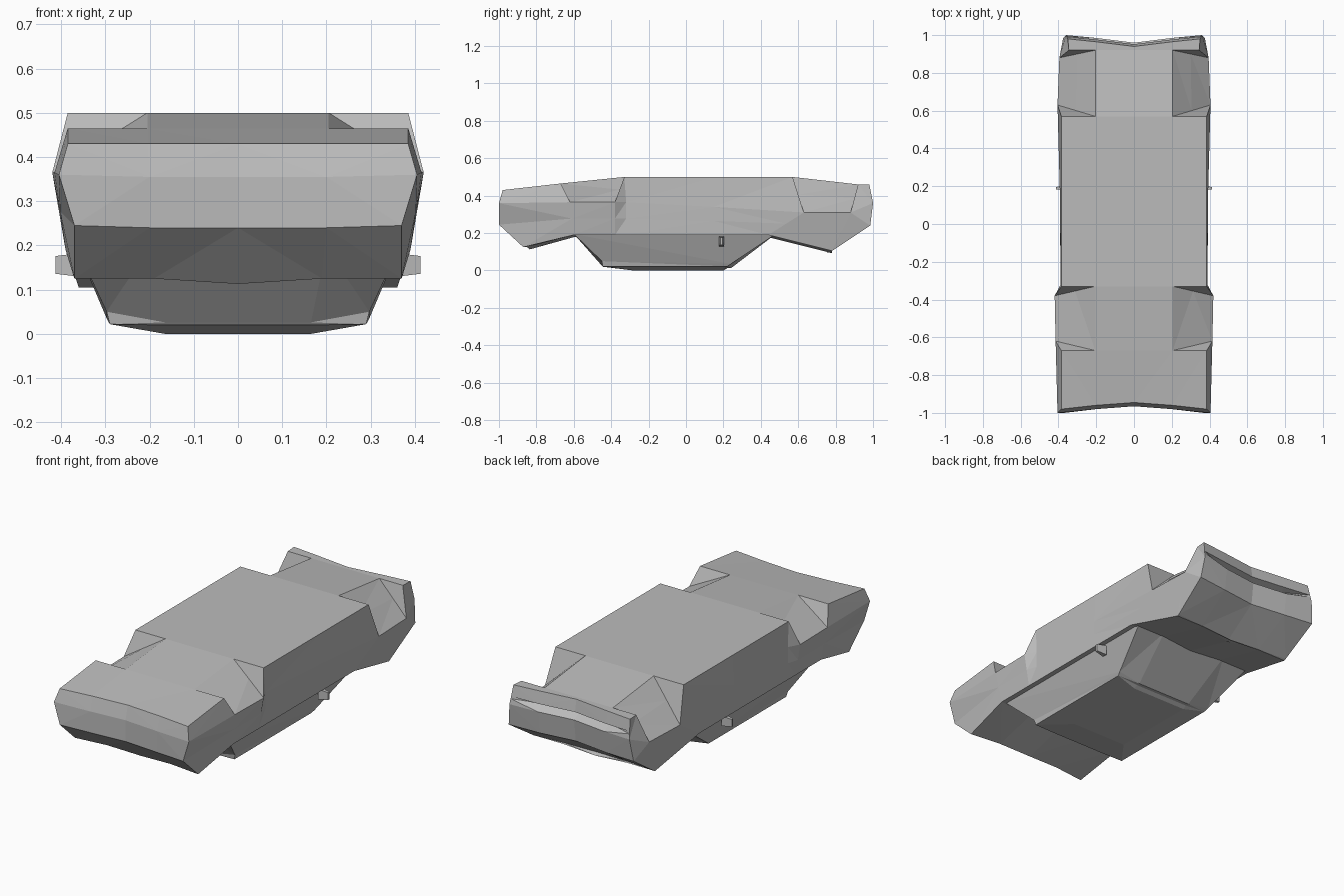
import bpy
import bmesh
from mathutils import Vector as V

cube = bpy.data.objects.get("Cube")
if cube:
    bpy.data.objects.remove(cube, do_unlink=True)

grey = bpy.data.materials.new("plain grey")
grey.use_nodes = True
grey.diffuse_color = (0.5, 0.5, 0.5, 1)
grey.node_tree.nodes["Principled BSDF"].inputs["Base Color"].default_value = grey.diffuse_color


def add_grid(bm, rows):
    """Skin rows of points with faces."""
    verts = [[bm.verts.new(p) for p in row] for row in rows]
    for a, b in zip(verts, verts[1:]):
        for i in range(len(a) - 1):
            bm.faces.new((a[i], a[i + 1], b[i + 1], b[i]))


def finish(bm, name):
    """Weld one half, make an object and mirror it across x."""
    bmesh.ops.remove_doubles(bm, verts=bm.verts, dist=0.0005)
    bmesh.ops.triangulate(bm, faces=[f for f in bm.faces if len(f.verts) > 3])
    bmesh.ops.recalc_face_normals(bm, faces=bm.faces)
    mesh = bpy.data.meshes.new(name)
    bm.to_mesh(mesh)
    bm.free()
    mesh.materials.append(grey)
    obj = bpy.data.objects.new(name, mesh)
    bpy.context.collection.objects.link(obj)
    mirror = obj.modifiers.new("Mirror", "MIRROR")
    mirror.use_clip = True
    return obj


def section(floor, waist, sill, belt=None, notch=False, bow=(0, 0)):
    """Half body section from floor centre, round the side, to bonnet centre."""
    floor, waist, sill = V(floor), V(waist), V(sill)
    belt = V(belt) if belt else waist.lerp(sill, 0.5)
    near, mid = V((0, bow[0], 0)), V((0, bow[1], 0))
    inner = V((0.205, floor.y, floor.z))
    edge = inner.lerp(waist, 0.5) if notch else floor
    lower = V((0.19, sill.y, sill.z))
    return [V((0, floor.y, floor.z)) + mid, inner + near, edge, waist, belt,
            sill, lower + near, V((0, sill.y, sill.z - 0.012)) + mid]


def across(p, bow, depth=0.0):
    """Row of an end face running from the outer edge to the centre."""
    return [p, V((0.2, p.y + bow[0] + depth, p.z - 0.005)),
            V((0, p.y + bow[1] + depth, p.z - 0.005))]


# Body shell: both ends plus the four sloping wheel notches
front_bow, back_bow = (0.02, 0.035), (-0.015, -0.04)
nose = section((.385, -.98, .43), (.405, -1, .36), (.37, -.87, .125),
               (.37, -1, .245), bow=front_bow)
tail = section((.35, .98, .46), (.36, 1, .36), (.36, .79, .11),
               (.375, .985, .24), bow=back_bow)
arch_a = ((.385, -.67, .465), (.415, -.62, .365), (.39, -.6, .19))
arch_b = ((.385, -.33, .5), (.42, -.38, .365), (.39, -.38, .19))
arch_c = ((.385, .57, .5), (.405, .63, .31), (.39, .44, .19))
arch_d = ((.345, .92, .46), (.395, .88, .31), (.36, .78, .105))
stations = [nose, section(*arch_a), section(*arch_a, notch=True),
            section(*arch_b, notch=True), section(*arch_b),
            section((.385, -.325, .5), (.388, -.32, .365), (.39, -.32, .19)),
            section((.385, .15, .5), (.392, .15, .34), (.39, .15, .19)),
            section(*arch_c), section(*arch_c, notch=True),
            section(*arch_d, notch=True), section(*arch_d), tail]
body = bmesh.new()
add_grid(body, stations)

# Front face, then rear face with its shallow grille slot
for ring, bow in ((nose, front_bow), (tail, back_bow)):
    rows = [[ring[2], ring[1], ring[0]], across(ring[3], bow),
            across(ring[4], bow), [ring[5], ring[6], ring[7]]]
    if ring is tail:
        lip, slot = ring[2].lerp(ring[3], 0.6), ring[2].lerp(ring[3], 0.72)
        rows[1:1] = [across(lip, bow), across(slot, bow, -0.04)]
    add_grid(body, rows)
finish(body, "body_shell")

# Cabin: stacked outlines narrowing down to the roof
cabin = bmesh.new()
outlines = []
for x, inner, front, back, z, drop in (
        (.365, .2, -.6, .48, .195, 0), (.297, .165, -.45, .24, .05, .024),
        (.29, .165, -.445, .22, .022, .002), (.165, .16, -.28, .2, 0, 0)):
    outlines.append([V((0, front, z - drop)), V((inner, front, z - drop)),
                     V((x, front, z)), V((x, back, z if z > .1 else min(z, .035))),
                     V((inner, back, z if z > .1 else min(z, .012))),
                     V((0, back, z if z > .1 else min(z, .012)))])
add_grid(cabin, outlines)
roof = outlines[-1]
add_grid(cabin, [roof[:3], roof[:2:-1]])
finish(cabin, "cabin")

# Wing mirrors: small tapered blocks beside the cabin
mirrors = bmesh.new()
bmesh.ops.create_cube(mirrors, size=1)
for v in mirrors.verts:
    outer = v.co.x > 0
    v.co = V((.385 + v.co.x * .055, .19 + v.co.y * (.012 if outer else .028),
              .156 + v.co.z * (.04 if outer else .054)))
finish(mirrors, "wing_mirrors")
